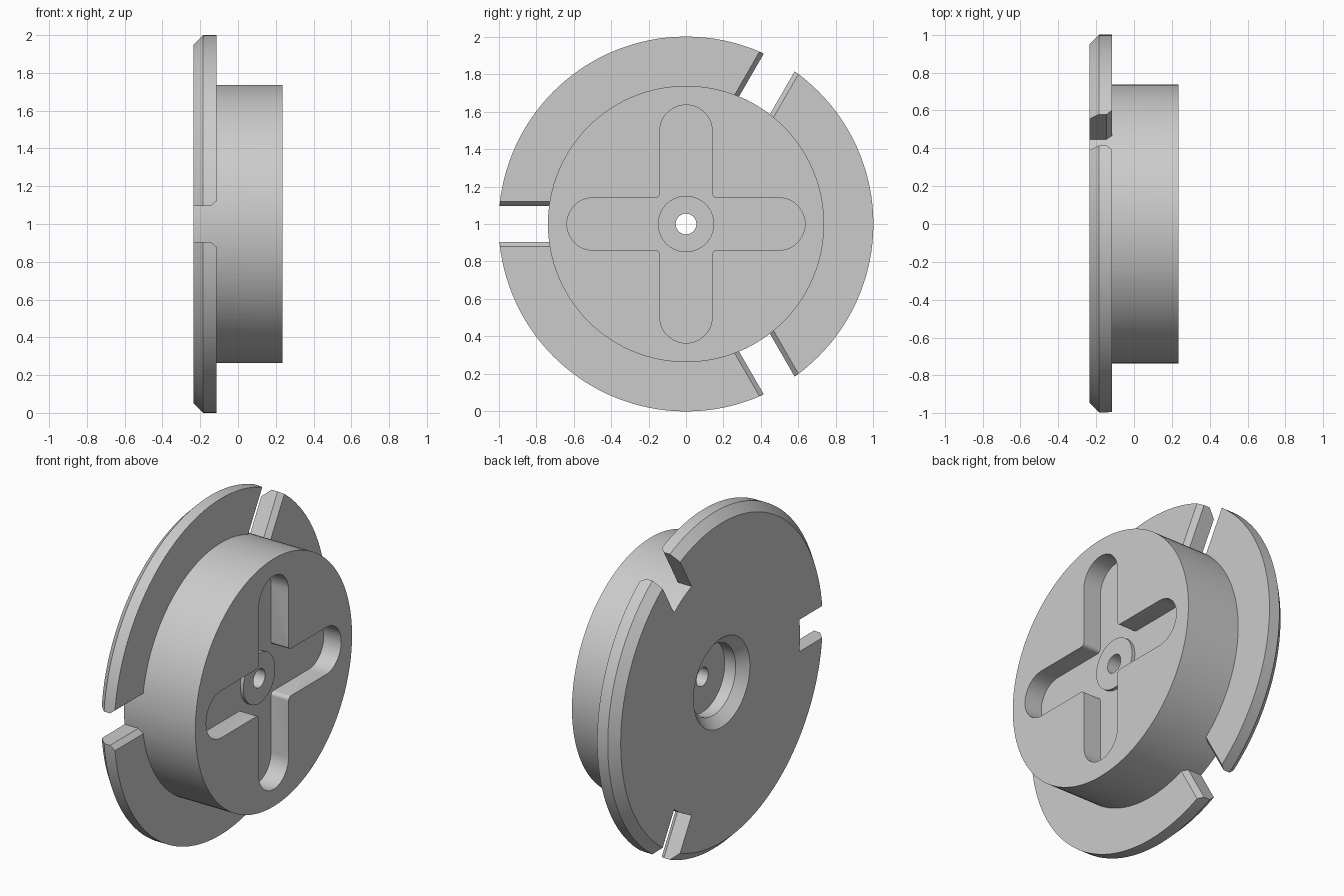
import bpy, bmesh
from math import pi, cos, sin, radians
from mathutils import Matrix, Vector

cube = bpy.data.objects.get("Cube")
if cube:
    bpy.data.objects.remove(cube)

grey = bpy.data.materials.new("plain grey")
grey.use_nodes = True
GREY = (0.6, 0.6, 0.6, 1)
grey.diffuse_color = GREY
grey.node_tree.nodes["Principled BSDF"].inputs["Base Color"].default_value = GREY

BACK, STEP, FACE = -0.235, -0.115, 0.235
HUB, BORE, SEGMENTS = 0.737, 0.055, 128


def make_object(name, bm):
    bmesh.ops.recalc_face_normals(bm, faces=bm.faces)
    mesh = bpy.data.meshes.new(name)
    bm.to_mesh(mesh)
    bm.free()
    mesh.materials.append(grey)
    obj = bpy.data.objects.new(name, mesh)
    bpy.context.collection.objects.link(obj)
    obj.location.z = 1
    return obj


def lathe(name, profile):
    """Revolve a closed (x, radius) profile about the x axis."""
    bm = bmesh.new()
    verts = [bm.verts.new((x, 0, r)) for x, r in profile]
    edges = [bm.edges.new((v, verts[i - 1])) for i, v in enumerate(verts)]
    bmesh.ops.spin(bm, geom=verts + edges, axis=(1, 0, 0), cent=(0, 0, 0),
                   angle=2 * pi, steps=SEGMENTS, use_merge=True)
    bmesh.ops.remove_doubles(bm, verts=bm.verts, dist=1e-5)
    return make_object(name, bm)


def prism(name, outline, offset):
    """Extrude a flat outline of points along an offset."""
    bm = bmesh.new()
    face = bm.faces.new([bm.verts.new(p) for p in outline])
    grown = bmesh.ops.extrude_face_region(bm, geom=[face], use_keep_orig=True)
    bmesh.ops.translate(bm, vec=offset, verts=[
        g for g in grown["geom"] if isinstance(g, bmesh.types.BMVert)])
    return make_object(name, bm)


def combine(target, tool, operation):
    mod = target.modifiers.new(operation.lower(), "BOOLEAN")
    mod.operation, mod.object, mod.solver = operation, tool, "EXACT"
    bpy.context.view_layer.objects.active = target
    bpy.ops.object.modifier_apply(modifier=mod.name)
    bpy.data.objects.remove(tool)


# Flange ring with a chamfered back rim
flange = lathe("flange", [(BACK, 0.6), (BACK, 0.95), (-0.185, 1), (STEP, 1), (STEP, 0.6)])

# Three radial slots, flared at the front side
half = [(BACK - 0.1, 0.095), (STEP - 0.03, 0.095), (STEP, 0.12), (STEP + 0.1, 0.12)]
section = half + [(x, -w) for x, w in reversed(half)]
for angle in (60, 180, 300):
    slot = prism("slot_cutter", [(x, 0.5, w) for x, w in section], (0, 0.7, 0))
    slot.data.transform(Matrix.Rotation(radians(angle), 4, "X"))
    combine(flange, slot, "DIFFERENCE")

# Hub with through bore and chamfered counterbore at the back
body = lathe("wheel_body", [(FACE, BORE), (FACE, HUB), (BACK, HUB), (BACK, 0.265),
                            (BACK + 0.055, 0.21), (BACK + 0.127, 0.21), (BACK + 0.127, BORE)])
combine(body, flange, "UNION")

# Cross recess: rounded arm ends and filleted inner corners
FLOOR, ARM, REACH, FILLET = FACE - 0.115, 0.14, 0.495, 0.022
quarter = [(REACH + ARM * cos(a), ARM * sin(a))
           for a in [pi * (i / 24 - 0.5) for i in range(25)]]
corner = ARM + FILLET
quarter += [(corner - FILLET * sin(a), corner - FILLET * cos(a))
            for a in [pi / 2 * i / 6 for i in range(7)]]
outline = []
for turn in range(4):
    spin = Matrix.Rotation(turn * pi / 2, 4, "X")
    outline += [spin @ Vector((FLOOR, y, z)) for y, z in quarter]
combine(body, prism("cross_cutter", outline, (0.3, 0, 0)), "DIFFERENCE")

# Low boss around the bore on the recess floor
boss = lathe("bore_boss", [(FLOOR, BORE), (FLOOR, 0.15), (FLOOR + 0.02, 0.15), (FLOOR + 0.02, BORE)])

for obj in (body, boss):
    bpy.ops.object.select_all(action="DESELECT")
    obj.select_set(True)
    bpy.context.view_layer.objects.active = obj
    bpy.ops.object.shade_smooth_by_angle(angle=radians(30))
